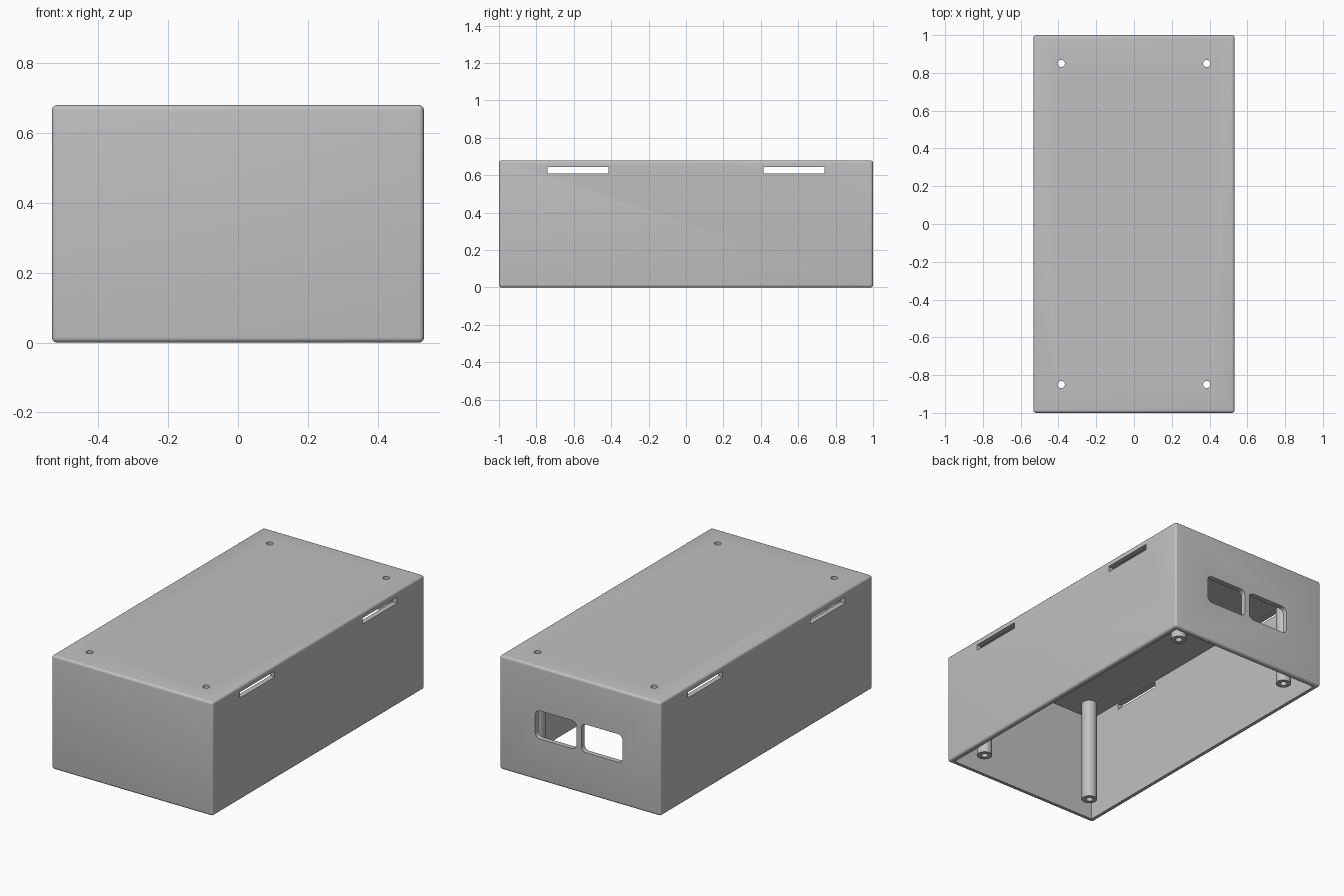
import bpy
import bmesh
from mathutils import Matrix

if "Cube" in bpy.data.objects:
    bpy.data.objects.remove(bpy.data.objects["Cube"], do_unlink=True)

WIDTH, LENGTH, HEIGHT = 1.065, 2.0, 0.68
WALL, ROUND = 0.03, 0.015
POST_X, POST_Y = 0.385, 0.85
CEILING = HEIGHT - WALL

grey = bpy.data.materials.new("plain grey")
grey.use_nodes = True
grey.diffuse_color = (0.53, 0.53, 0.53, 1)
grey.node_tree.nodes["Principled BSDF"].inputs["Base Color"].default_value = grey.diffuse_color


def make_object(name, bm):
    mesh = bpy.data.meshes.new(name)
    bm.to_mesh(mesh)
    bm.free()
    mesh.materials.append(grey)
    obj = bpy.data.objects.new(name, mesh)
    bpy.context.collection.objects.link(obj)
    return obj


def box(name, low, high, radius=0, axis=None):
    """Box between two corners; rounds all edges, or only those along axis."""
    bm = bmesh.new()
    bmesh.ops.create_cube(bm, size=1)
    for v in bm.verts:
        v.co = [lo if c < 0 else hi for c, lo, hi in zip(v.co, low, high)]
    if radius:
        edges = [e for e in bm.edges if axis is None
                 or abs((e.verts[0].co - e.verts[1].co).normalized()[axis]) > 0.9]
        bmesh.ops.bevel(bm, geom=edges, offset=radius, segments=5,
                        profile=0.5, affect='EDGES')
    return make_object(name, bm)


def cylinder(name, x, y, low, high, radius):
    bm = bmesh.new()
    bmesh.ops.create_cone(bm, cap_ends=True, segments=32, radius1=radius,
                          radius2=radius, depth=high - low,
                          matrix=Matrix.Translation((x, y, (low + high) / 2)))
    return make_object(name, bm)


def cut(target, cutter):
    """Subtract the cutter from the target and discard it."""
    cutter.hide_render = True
    mod = target.modifiers.new("cut", 'BOOLEAN')
    mod.operation = 'DIFFERENCE'
    mod.solver = 'EXACT'
    mod.object = cutter
    bpy.context.view_layer.objects.active = target
    bpy.ops.object.modifier_apply(modifier=mod.name)
    bpy.data.objects.remove(cutter, do_unlink=True)


def smooth(obj):
    bpy.ops.object.select_all(action='DESELECT')
    obj.select_set(True)
    bpy.context.view_layer.objects.active = obj
    bpy.ops.object.shade_smooth_by_angle(angle=0.6)


# Rounded shell, open underneath
hx, hy = WIDTH / 2, LENGTH / 2
shell = box("enclosure_shell", (-hx, -hy, 0), (hx, hy, HEIGHT), ROUND)
cut(shell, box("cavity_cutter", (WALL - hx, WALL - hy, -0.1),
               (hx - WALL, hy - WALL, CEILING)))

# Vent slots through both side walls
for side in (-1, 1):
    for y in (-0.577, 0.577):
        x = side * hx
        cut(shell, box("slot_cutter", (x - 0.1, y - 0.163, 0.61),
                       (x + 0.1, y + 0.163, 0.645)))

# Two rounded openings in the back wall
for x in (-0.145, 0.16):
    cut(shell, box("window_cutter", (x - 0.136, hy - 0.1, 0.25),
                   (x + 0.136, hy + 0.1, 0.418), 0.03, axis=1))

# Hollow screw posts with holes through the lid
for side, x in (("right", -POST_X), ("left", POST_X)):
    for end, y in (("front", -POST_Y), ("back", POST_Y)):
        cut(shell, cylinder("hole_cutter", x, y, 0.5, 0.8, 0.019))
        post = cylinder(f"{end}_{side}_post", x, y, 0.03, CEILING, 0.043)
        cut(post, cylinder("bore_cutter", x, y, -0.1, 0.8, 0.019))
        smooth(post)
smooth(shell)
